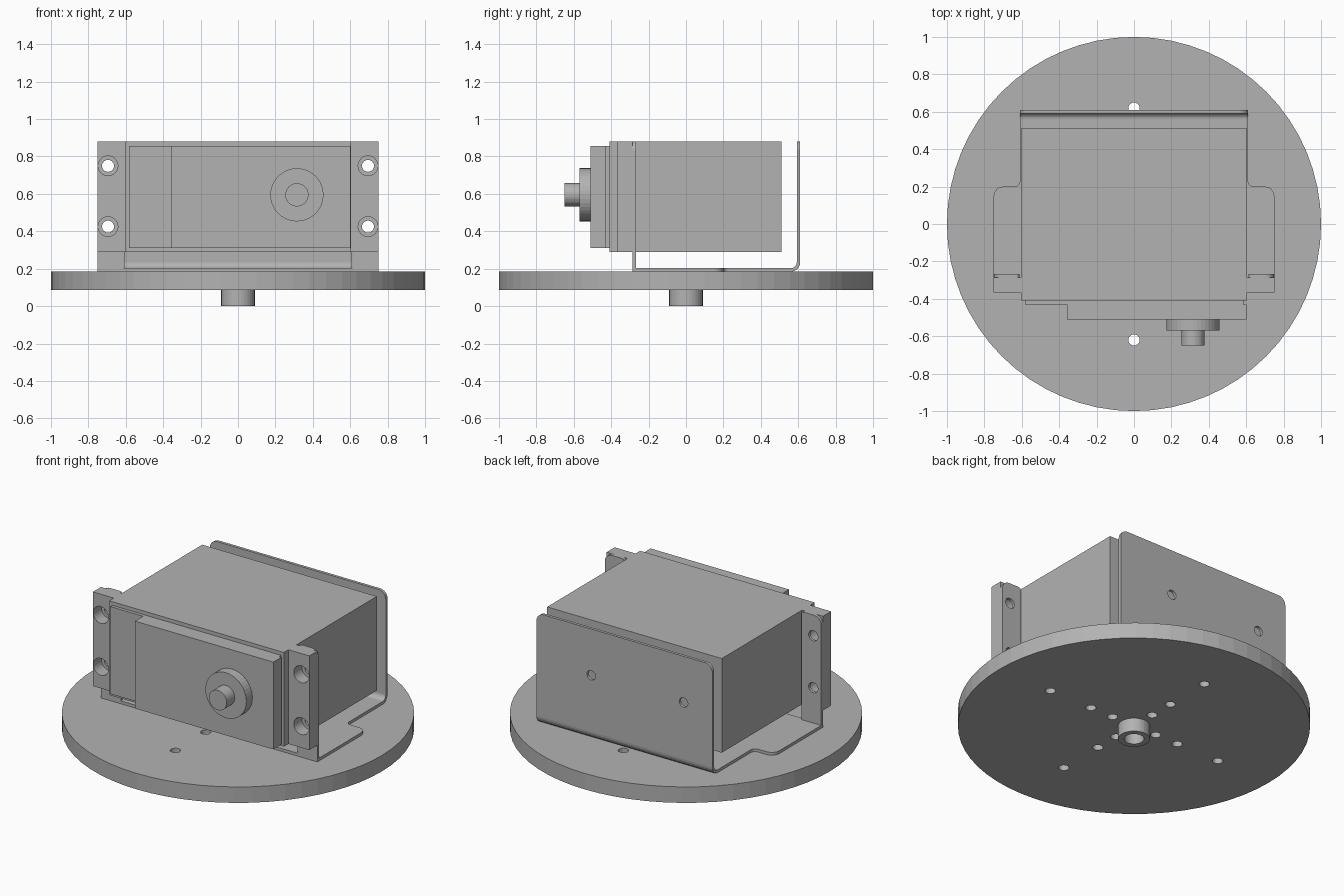
import bpy, bmesh, math
from mathutils import Matrix

if "Cube" in bpy.data.objects:
    bpy.data.objects.remove(bpy.data.objects["Cube"])

grey = bpy.data.materials.new("plain grey")
grey.diffuse_color = (0.45, 0.45, 0.45, 1)
grey.use_nodes = True
grey.node_tree.nodes["Principled BSDF"].inputs["Base Color"].default_value = grey.diffuse_color

# Maps from profile space (u, v, depth) to world space
AXES = {"z": Matrix.Identity(4),
        "y": Matrix(((1, 0, 0, 0), (0, 0, 1, 0), (0, 1, 0, 0), (0, 0, 0, 1))),
        "x": Matrix(((0, 0, 1, 0), (1, 0, 0, 0), (0, 1, 0, 0), (0, 0, 0, 1)))}


def circle(u, v, r, n=24):
    return [(u + r * math.cos(2 * math.pi * i / n), v + r * math.sin(2 * math.pi * i / n)) for i in range(n)]


def arc(u, v, r, a0, a1, n=6):
    return [(u + r * math.cos(math.radians(a0 + (a1 - a0) * i / n)),
             v + r * math.sin(math.radians(a0 + (a1 - a0) * i / n))) for i in range(n + 1)]


def rect(u0, u1, v0, v1):
    return [(u0, v0), (u1, v0), (u1, v1), (u0, v1)]


def prism(name, loops, axis, a, b):
    """Extrude an outline with holes from a to b along an axis."""
    cu = bpy.data.curves.new(name, "CURVE")
    cu.dimensions, cu.fill_mode, cu.extrude = "2D", "BOTH", (b - a) / 2
    for pts in loops:
        s = cu.splines.new("POLY")
        s.points.add(len(pts) - 1)
        for p, (u, v) in zip(s.points, pts):
            p.co = (u, v, 0, 1)
        s.use_cyclic_u = True
    tmp = bpy.data.objects.new(name + "_outline", cu)
    bpy.context.collection.objects.link(tmp)
    bpy.context.view_layer.update()
    me = bpy.data.meshes.new_from_object(tmp.evaluated_get(bpy.context.evaluated_depsgraph_get()))
    bpy.data.objects.remove(tmp)
    bm = bmesh.new()
    bm.from_mesh(me)
    bmesh.ops.remove_doubles(bm, verts=bm.verts, dist=1e-4)
    bm.transform(AXES[axis] @ Matrix.Translation((0, 0, (a + b) / 2)))
    bmesh.ops.recalc_face_normals(bm, faces=bm.faces)
    for f in bm.faces:
        f.smooth = False
    bm.to_mesh(me)
    bm.free()
    me.materials.clear()
    me.materials.append(grey)
    me.name = name
    ob = bpy.data.objects.new(name, me)
    bpy.context.collection.objects.link(ob)
    return ob


# Turntable disc with a cross of holes, and hollow boss below
holes = [circle(r * dx, r * dy, 0.03, 16) for r in (0.16, 0.32, 0.62)
         for dx, dy in ((1, 0), (-1, 0), (0, 1), (0, -1))]
prism("turntable_disc", [circle(0, 0, 1, 64), circle(0, 0, 0.057)] + holes, "z", 0.085, 0.185)
prism("disc_boss", [circle(0, 0, 0.09, 32), circle(0, 0, 0.057)], "z", 0, 0.085)

# Bracket base: wide at the front, narrow at the back, rounded shoulders
T = 0.018
half = [(0.75, -0.285)] + arc(0.70, 0.15, 0.05, 0, 90) + arc(0.64, 0.23, 0.03, 270, 180) + [(0.61, 0.5)]
prism("bracket_base", [half + [(-x, y) for x, y in reversed(half)]], "z", 0.185, 0.185 + T)

# Bend between base and back wall
bend = [(0.5, 0.185)] + arc(0.56, 0.235, 0.05, -90, 0) + arc(0.56, 0.235, 0.05 - T, 0, -90) + [(0.5, 0.185 + T)]
prism("bracket_bend", [bend], "x", -0.61, 0.61)

# Back wall with two screw holes
wall = [(-0.61, 0.235), (0.61, 0.235)] + arc(0.56, 0.83, 0.05, 0, 90) + arc(-0.56, 0.83, 0.05, 90, 180)
prism("bracket_back_wall", [wall, circle(0.23, 0.59, 0.03, 16), circle(-0.41, 0.59, 0.03, 16)],
      "y", 0.61 - T, 0.61)

# Front bracket tabs and motor mounting ears
for side, s in (("left", -1), ("right", 1)):
    tab = [(0.612, 0.185), (0.75, 0.185)] + arc(0.70, 0.83, 0.05, 0, 90) + arc(0.632, 0.86, 0.02, 90, 180)
    prism(side + "_bracket_tab", [[(s * x, z) for x, z in tab]] +
          [circle(s * 0.695, z, 0.032) for z in (0.425, 0.75)], "y", -0.285, -0.267)
    ear = rect(0.6, 0.75, 0.29, 0.88)
    prism(side + "_motor_ear", [[(s * x, z) for x, z in ear]] +
          [circle(s * 0.695, z, 0.053) for z in (0.425, 0.75)], "y", -0.365, -0.285)

# Motor body, front covers, output hub and shaft
prism("motor_body", [rect(-0.605, 0.605, 0.29, 0.88)], "y", -0.41, 0.51)
prism("cover_plate", [rect(-0.583, 0.585, 0.31, 0.857)], "y", -0.43, -0.41)
prism("gear_cover", [rect(-0.357, 0.602, 0.31, 0.857)], "y", -0.51, -0.43)
prism("output_hub", [circle(0.315, 0.595, 0.142, 40)], "y", -0.57, -0.51)
prism("output_shaft", [circle(0.315, 0.595, 0.062, 32)], "y", -0.65, -0.57)
